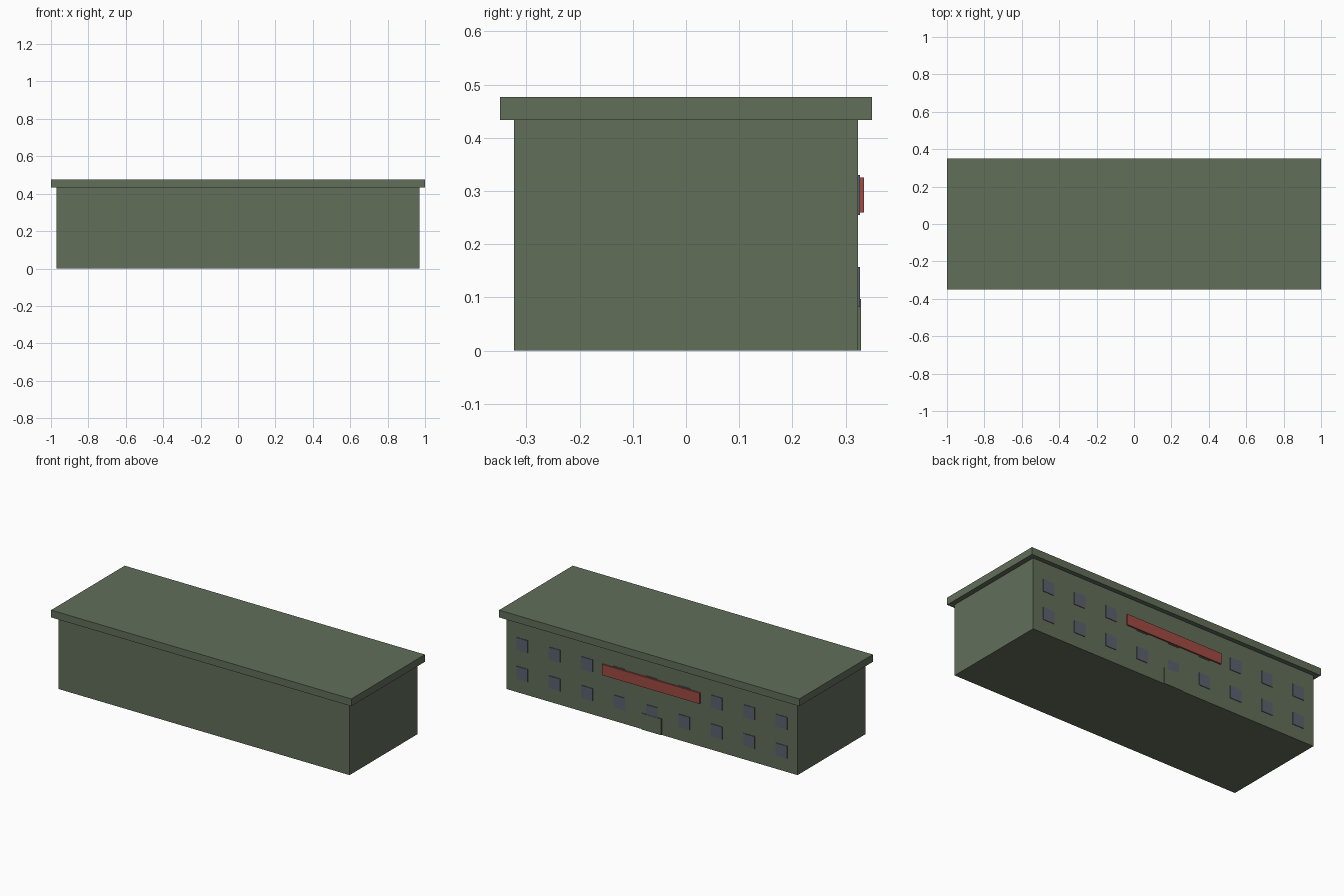
import bpy

if "Cube" in bpy.data.objects:
    bpy.data.objects.remove(bpy.data.objects["Cube"])


def material(name, rgb):
    m = bpy.data.materials.new(name)
    m.diffuse_color = (*rgb, 1.0)
    m.use_nodes = True
    m.node_tree.nodes["Principled BSDF"].inputs["Base Color"].default_value = m.diffuse_color
    return m


GREEN = material("olive_green", (0.122, 0.156, 0.102))
RED = material("brick_red", (0.35, 0.07, 0.053))
GLASS = material("slate_glass", (0.105, 0.12, 0.155))


def box(name, x, y, z, mat):
    """Box from (min, max) ranges on each axis."""
    bpy.ops.mesh.primitive_cube_add(size=1, location=[(a + b) / 2 for a, b in (x, y, z)])
    ob = bpy.context.object
    ob.name = name
    ob.scale = [b - a for a, b in (x, y, z)]
    bpy.ops.object.transform_apply(location=False, rotation=False, scale=True)
    ob.data.materials.append(mat)
    return ob


WALL = 0.3235  # half depth of the building

# Main block and overhanging flat roof
box("building_body", (-0.97, 0.97), (-WALL, WALL), (0, 0.433), GREEN)
box("roof_slab", (-1, 1), (-0.35, 0.35), (0.433, 0.477), GREEN)

# Two rows of nine windows on the back wall
HALF = 0.0375
for row, z in (("lower", 0.1195), ("upper", 0.2925)):
    for i in range(-4, 5):
        x = i * 0.216
        box(f"{row}_window_{i + 5}", (x - HALF, x + HALF), (WALL - 0.004, 0.327),
            (z - HALF, z + HALF), GLASS)

# Door and blank sign board in the middle of the back wall
box("door", (-0.065, 0.065), (WALL - 0.004, 0.3285), (0, 0.0975), GREEN)
box("sign_board", (-0.325, 0.325), (0.326, 0.3345), (0.26, 0.325), RED)
